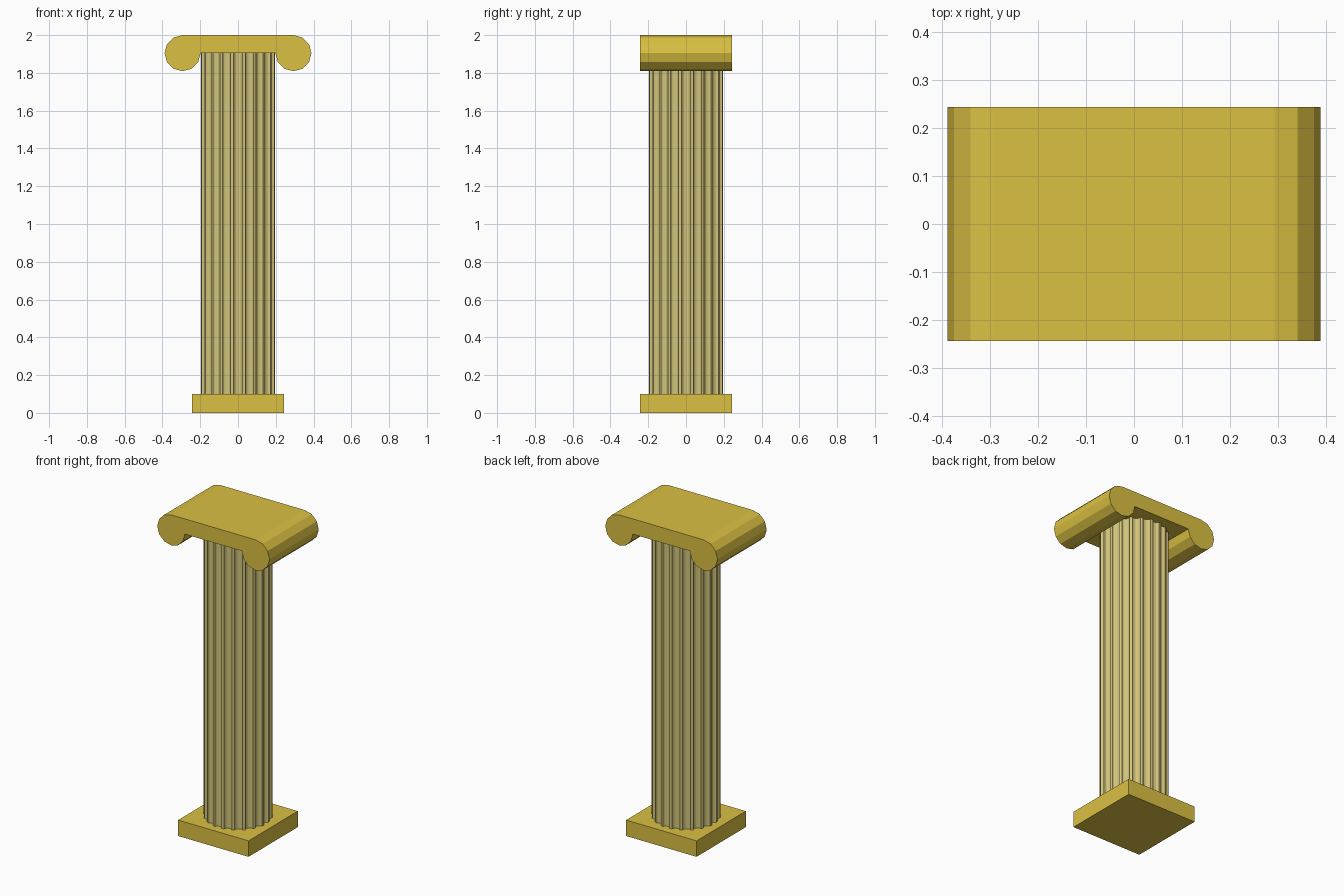
import bpy, bmesh
from math import sin, cos, pi, radians
from mathutils import Vector

if "Cube" in bpy.data.objects:
    bpy.data.objects.remove(bpy.data.objects["Cube"])


def material(name, rgb):
    m = bpy.data.materials.new(name)
    m.diffuse_color = (*rgb, 1)
    m.use_nodes = True
    m.node_tree.nodes["Principled BSDF"].inputs["Base Color"].default_value = m.diffuse_color
    return m


def extrude_profile(name, points, direction, mat):
    """Extrude a closed outline of 3D points along a direction."""
    bm = bmesh.new()
    face = bm.faces.new([bm.verts.new(p) for p in points])
    new = bmesh.ops.extrude_face_region(bm, geom=[face])["geom"]
    bmesh.ops.translate(bm, vec=Vector(direction),
                        verts=[v for v in new if isinstance(v, bmesh.types.BMVert)])
    bmesh.ops.recalc_face_normals(bm, faces=bm.faces)
    mesh = bpy.data.meshes.new(name)
    bm.to_mesh(mesh)
    bm.free()
    mesh.materials.append(mat)
    obj = bpy.data.objects.new(name, mesh)
    bpy.context.collection.objects.link(obj)
    return obj


gold = material("gold", (0.71, 0.53, 0.055))
stone = material("pale_gold", (0.65, 0.56, 0.20))

HALF = 0.244      # half width of plinth and capital depth

# Square plinth
square = [(-HALF, -HALF, 0), (HALF, -HALF, 0), (HALF, HALF, 0), (-HALF, HALF, 0)]
extrude_profile("plinth", square, (0, 0, 0.1), gold)

# Fluted shaft: concave grooves separated by narrow flat fillets
FLUTES, RADIUS, DEPTH, STEPS = 20, 0.196, 0.018, 6
pitch = 2 * pi / FLUTES
groove = pitch * 0.74
outline = []
for i in range(FLUTES):
    for k in range(STEPS + 1):
        t = k / STEPS
        a = i * pitch - groove / 2 * cos(pi * t)
        r = RADIUS - DEPTH * sin(pi * t)
        outline.append((r * cos(a), r * sin(a), 0.02))
extrude_profile("fluted_shaft", outline, (0, 0, 1.91), stone)

# Capital: slab with a twelve-sided scroll rolled under each end
R, CX = 0.0955, 0.2935
CZ = 2 - R
right = [(CX + R * cos(radians(a)), CZ + R * sin(radians(a)))
         for a in range(90, -181, -30)]
profile = right + [(-x, z) for x, z in reversed(right)]
extrude_profile("scroll_capital", [(x, -HALF, z) for x, z in profile],
                (0, 2 * HALF, 0), gold)
